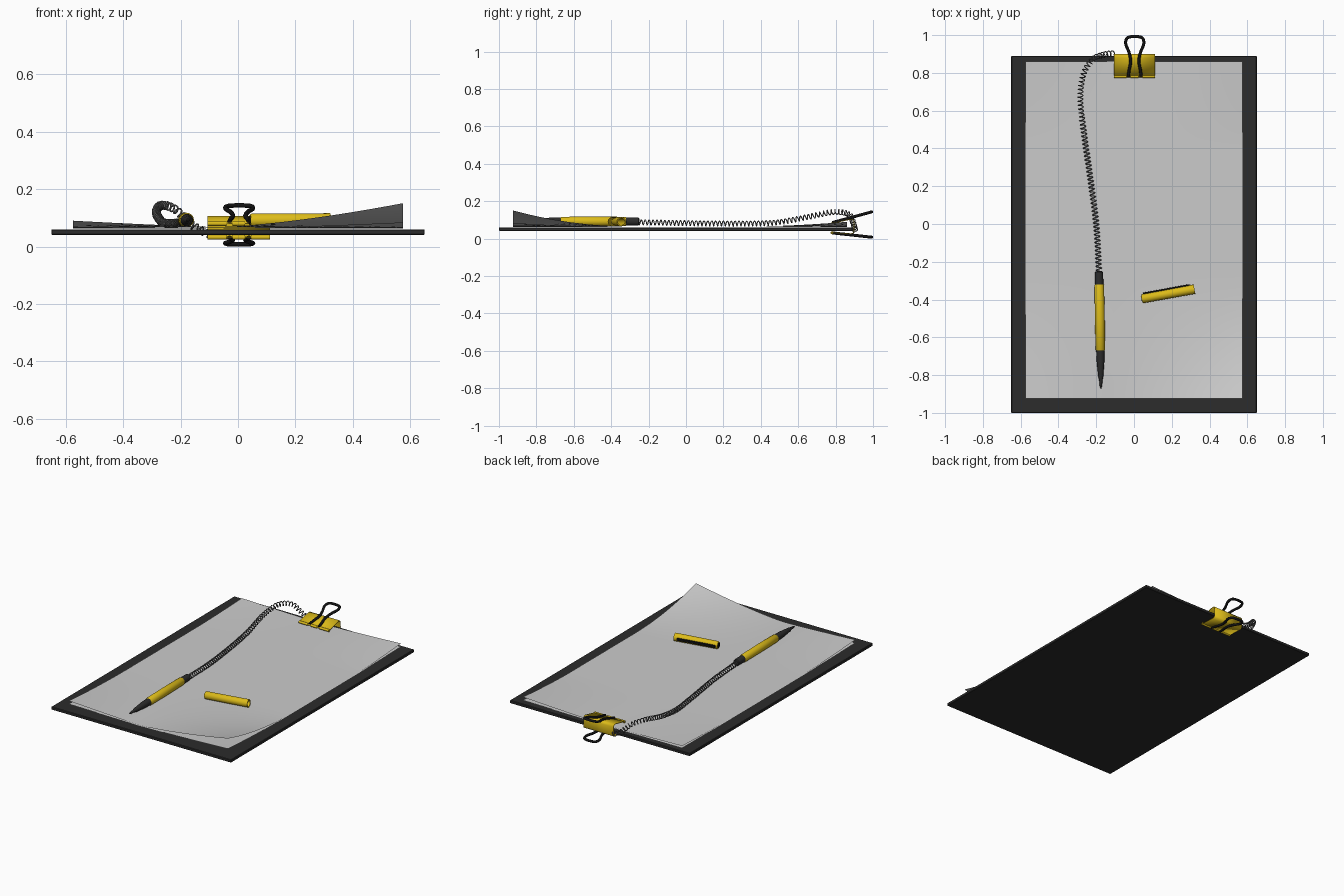
import bpy, bmesh, math
from mathutils import Vector, Matrix

cube = bpy.data.objects.get("Cube")
if cube:
    bpy.data.objects.remove(cube, do_unlink=True)


def material(name, rgb):
    m = bpy.data.materials.new(name)
    m.use_nodes = True
    m.diffuse_color = (*rgb, 1)
    m.node_tree.nodes["Principled BSDF"].inputs["Base Color"].default_value = (*rgb, 1)
    return m


CHARCOAL = material("charcoal", (0.025, 0.025, 0.025))
BLACK = material("black", (0.006, 0.006, 0.006))
PAPER = material("paper_grey", (0.6, 0.6, 0.6))
YELLOW = material("yellow", (0.72, 0.5, 0.01))
STEEL = material("steel_grey", (0.14, 0.14, 0.14))


def add(name, bm, mat, smooth=False):
    bmesh.ops.recalc_face_normals(bm, faces=bm.faces)
    mesh = bpy.data.meshes.new(name)
    bm.to_mesh(mesh)
    bm.free()
    mesh.materials.append(mat)
    ob = bpy.data.objects.new(name, mesh)
    bpy.context.collection.objects.link(ob)
    if smooth:
        bpy.ops.object.select_all(action='DESELECT')
        ob.select_set(True)
        bpy.context.view_layer.objects.active = ob
        bpy.ops.object.shade_smooth_by_angle(angle=math.radians(40))
    return ob


def box(name, lo, hi, mat, bevel=0):
    bm = bmesh.new()
    lo, hi = Vector(lo), Vector(hi)
    bmesh.ops.create_cube(bm, size=1, matrix=Matrix.Translation((lo + hi) / 2)
                          @ Matrix.Diagonal((*(hi - lo), 1)))
    if bevel:
        bmesh.ops.bevel(bm, geom=bm.edges[:], offset=bevel, segments=1, affect='EDGES')
    return add(name, bm, mat)


def lathe(name, profile, start, end, mat, sides=20):
    """Spin (distance, radius) points around the axis from start to end."""
    start, end = Vector(start), Vector(end)
    turn = (end - start).to_track_quat('Z', 'Y').to_matrix().to_4x4()
    bm = bmesh.new()
    rings = [[bm.verts.new((r * math.cos(math.tau * i / sides),
                            r * math.sin(math.tau * i / sides), d))
              for i in range(sides)] for d, r in profile]
    for a, b in zip(rings, rings[1:]):
        for i in range(sides):
            j = (i + 1) % sides
            bm.faces.new((a[i], a[j], b[j], b[i]))
    bm.faces.new(rings[0])
    bm.faces.new(rings[-1])
    bm.transform(Matrix.Translation(start) @ turn)
    return add(name, bm, mat, True)


def spline(points, steps):
    """Smooth path through the points."""
    p = [Vector(q) for q in points]
    p = [2 * p[0] - p[1]] + p + [2 * p[-1] - p[-2]]
    out = []
    for a, b, c, d in zip(p, p[1:], p[2:], p[3:]):
        for s in range(steps):
            t = s / steps
            out.append(0.5 * (2 * b + (c - a) * t + (2 * a - 5 * b + 4 * c - d) * t ** 2
                              + (3 * b - a - 3 * c + d) * t ** 3))
    return out + [p[-2]]


def wire(name, path, radius, mat, resolution=2):
    cu = bpy.data.curves.new(name, 'CURVE')
    cu.dimensions = '3D'
    cu.bevel_depth = radius
    cu.bevel_resolution = resolution
    cu.use_fill_caps = True
    sp = cu.splines.new('POLY')
    sp.points.add(len(path) - 1)
    for point, co in zip(sp.points, path):
        point.co = (*co, 1)
    sp.use_smooth = True
    cu.materials.append(mat)
    ob = bpy.data.objects.new(name, cu)
    bpy.context.collection.objects.link(ob)
    return ob


# Backing board
box("board", (-0.65, -1, 0.041), (0.65, 0.89, 0.06), CHARCOAL, 0.003)


# Paper sheets with curled corners
def ramp(v, start, end):
    return min(max((v - start) / (end - start), 0), 1)


def sheet(name, base, curl):
    bm = bmesh.new()
    bmesh.ops.create_grid(bm, x_segments=32, y_segments=44, size=1)
    for v in bm.verts:
        x, y = v.co.x * 0.575, -0.032 + v.co.y * 0.893
        right, left = ramp(x, -0.1, 0.575) ** 1.5, ramp(-x, 0, 0.575) ** 1.3
        front, back = ramp(-y, 0.3, 0.925) ** 2, ramp(y, 0.4, 0.86) ** 1.5
        lift = (0.085 * right * front + 0.024 * left * front
                + 0.024 * right * back + 0.012 * left * back)
        v.co = (x, y, base + curl * lift)
    add(name, bm, PAPER, True)


sheet("top_sheet", 0.066, 1)
sheet("bottom_sheet", 0.063, 0.25)

# Spring clip body: folded plate
bm = bmesh.new()
fold = [(0.775, 0.08), (0.88, 0.104), (0.893, 0.101), (0.898, 0.09),
        (0.898, 0.038), (0.893, 0.029), (0.88, 0.026), (0.775, 0.033)]
ends = [[bm.verts.new((x, y, z)) for y, z in fold] for x in (-0.106, 0.112)]
for i in range(len(fold) - 1):
    bm.faces.new((ends[0][i], ends[0][i + 1], ends[1][i + 1], ends[1][i]))
clip = add("clip_body", bm, YELLOW, True)
thick = clip.modifiers.new("thickness", 'SOLIDIFY')
thick.thickness = 0.004
thick.offset = 0

# Rolled lips and wire handles, above and below
SHAPE = [(0.034, 0), (0.03, 0.15), (0.022, 0.38), (0.03, 0.6), (0.047, 0.8),
         (0.044, 0.94), (0.024, 0.995)]
OUTLINE = SHAPE + [(-x, t) for x, t in reversed(SHAPE)]
for side, lip_z, root_z, tip_z in (("upper", 0.08, 0.086, 0.143), ("lower", 0.032, 0.031, 0.008)):
    for part, x0, x1 in (("right", -0.106, -0.04), ("middle", -0.019, 0.025), ("left", 0.046, 0.112)):
        lathe(f"{side}_lip_{part}", [(0, 0.008), (x1 - x0, 0.008)],
              (x0, 0.781, lip_z), (x1, 0.781, lip_z), YELLOW, 12)
    path = [(x + 0.004, 0.782 + 0.21 * t, root_z + (tip_z - root_z) * t) for x, t in OUTLINE]
    wire(f"{side}_handle", spline(path, 6), 0.008, BLACK)

# Coiled cord from the clip to the pen
centre = spline([(-0.185, -0.26, 0.088), (-0.2, 0.0, 0.083), (-0.235, 0.27, 0.08),
                 (-0.265, 0.48, 0.086), (-0.284, 0.66, 0.118), (-0.268, 0.79, 0.143),
                 (-0.22, 0.87, 0.13), (-0.16, 0.897, 0.075), (-0.1, 0.905, 0.042)], 60)
coil, normal, travelled = [], Vector((0, 0, 1)), 0
PITCH, COIL_RADIUS, PER_TURN = 0.021, 0.0135, 12
total = sum((b - a).length for a, b in zip(centre, centre[1:]))
count = int(total / PITCH * PER_TURN)
index = 0
for k in range(count):
    target = total * k / count
    while travelled + (centre[index + 1] - centre[index]).length < target:
        travelled += (centre[index + 1] - centre[index]).length
        index += 1
    step = centre[index + 1] - centre[index]
    tangent = step.normalized()
    normal = (normal - tangent * normal.dot(tangent)).normalized()
    angle = math.tau * k / PER_TURN
    coil.append(centre[index] + tangent * (target - travelled)
                + COIL_RADIUS * (normal * math.cos(angle)
                                 + tangent.cross(normal) * math.sin(angle)))
wire("coiled_cord", coil, 0.003, STEEL, 1)

# Pen: barrel, grip with tip, end plug
PEN_TAIL, PEN_TIP = Vector((-0.185, -0.25, 0.092)), Vector((-0.175, -0.87, 0.092))
lathe("pen_end_plug", [(0, 0.016), (0.005, 0.021), (0.075, 0.022)], PEN_TAIL, PEN_TIP, CHARCOAL)
lathe("pen_barrel", [(0.07, 0.023), (0.074, 0.025), (0.25, 0.026), (0.416, 0.025), (0.42, 0.022)],
      PEN_TAIL, PEN_TIP, YELLOW)
lathe("pen_grip", [(0.415, 0.022), (0.47, 0.021), (0.56, 0.013), (0.575, 0.009),
                   (0.61, 0.006), (0.62, 0.002)], PEN_TAIL, PEN_TIP, CHARCOAL)

# Loose pen cap: hollow at its left end, with a side clip
CAP_A, CAP_B = Vector((0.042, -0.396, 0.091)), Vector((0.32, -0.345, 0.091))
length = (CAP_B - CAP_A).length
lathe("pen_cap", [(0, 0.02), (0.006, 0.024), (length, 0.025), (length, 0.019), (0.03, 0.018)],
      CAP_A, CAP_B, YELLOW)
lathe("pen_cap_plug", [(-0.003, 0.014), (0.002, 0.017)], CAP_A, CAP_B, BLACK)
cap_clip = box("pen_cap_clip", (0.01, 0.021, -0.008), (0.26, 0.031, 0.008), BLACK, 0.002)
cap_clip.location = CAP_A
cap_clip.rotation_euler.z = math.atan2(CAP_B.y - CAP_A.y, CAP_B.x - CAP_A.x)
